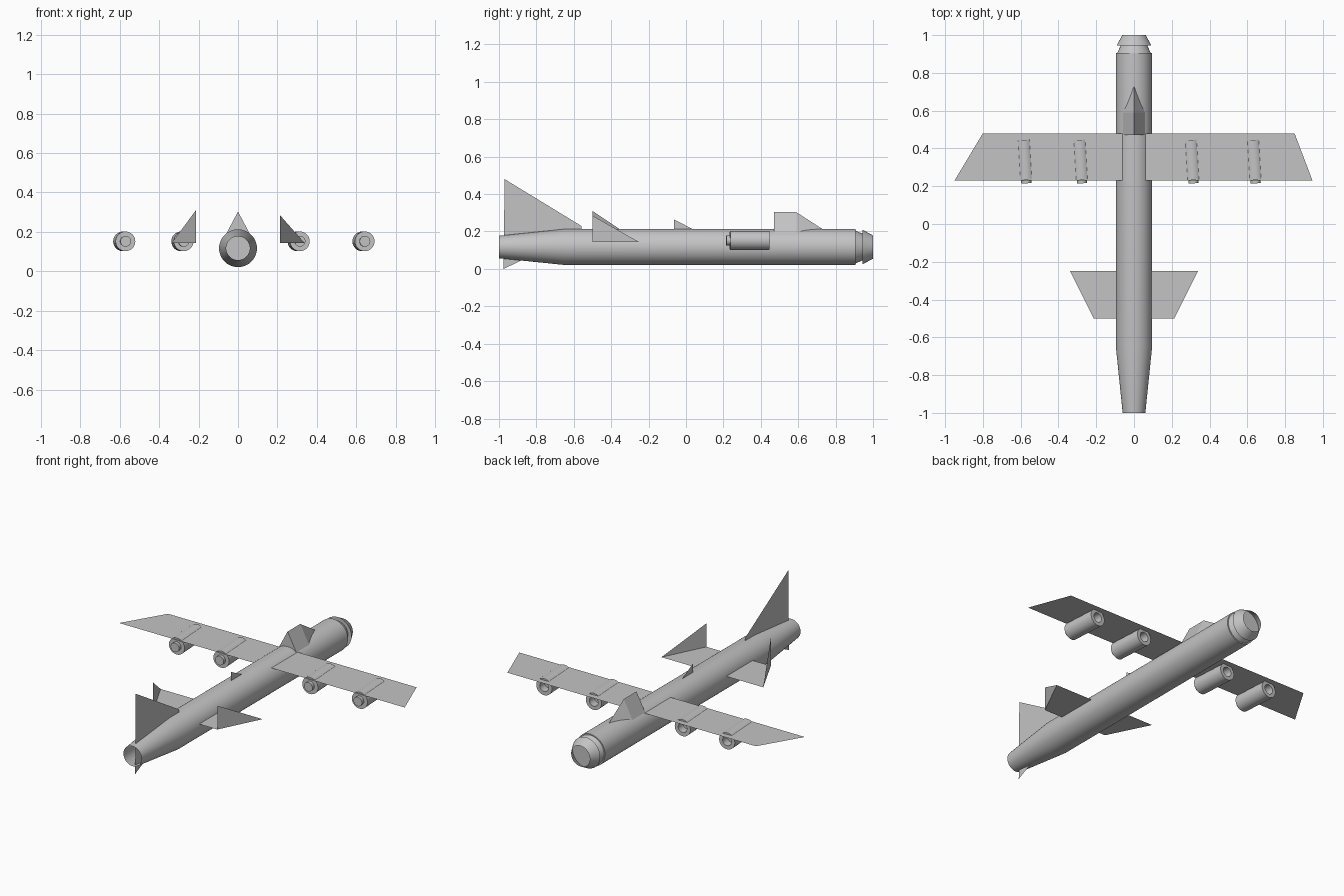
import bpy
import math

cube = bpy.data.objects.get("Cube")
if cube:
    bpy.data.objects.remove(cube, do_unlink=True)

GREY = (0.55, 0.55, 0.55, 1)
grey = bpy.data.materials.new("plain_grey")
grey.use_nodes = True
grey.diffuse_color = GREY
grey.node_tree.nodes["Principled BSDF"].inputs["Base Color"].default_value = GREY

AXIS_Z = 0.117


def make(name, verts, faces, smooth=False):
    mesh = bpy.data.meshes.new(name)
    mesh.from_pydata(verts, [], faces)
    mesh.materials.append(grey)
    obj = bpy.data.objects.new(name, mesh)
    bpy.context.collection.objects.link(obj)
    if smooth:
        bpy.ops.object.select_all(action="DESELECT")
        obj.select_set(True)
        bpy.context.view_layer.objects.active = obj
        bpy.ops.object.shade_smooth_by_angle(angle=math.radians(25))
    return obj


def lathe(name, profile, sides, cap_start=False, cap_end=False):
    """Turn (radius, y) points around the y axis."""
    verts, faces = [], []
    for r, y in profile:
        for i in range(sides):
            a = math.tau * i / sides
            verts.append((r * math.cos(a), y, r * math.sin(a)))
    for k in range(len(profile) - 1):
        for i in range(sides):
            j = (i + 1) % sides
            a, b = k * sides, (k + 1) * sides
            faces.append((a + i, b + i, b + j, a + j))
    if cap_start:
        faces.append(tuple(range(sides)))
    if cap_end:
        last = (len(profile) - 1) * sides
        faces.append(tuple(reversed(range(last, last + sides))))
    return make(name, verts, faces, True)


def upright_plate(name, outline):
    """Thin sheet on the centre plane from (y, z) points."""
    return make(name, [(0, y, z) for y, z in outline], [tuple(range(len(outline)))])


# Fuselage: tube open at the tail, with a stepped front
body = lathe("fuselage", [(0.06, -1), (0.096, -0.65), (0.096, 0.905),
                          (0.089, 0.905), (0.07, 0.945)], 48, cap_end=True)
collar = lathe("nose_collar", [(0.07, 0.945), (0.092, 0.945), (0.062, 1)], 48)
for part in (body, collar):
    part.location.z = AXIS_Z

# Main wings, slightly different tips on each side
WING_Z = 0.192
for name, front_x, back_x in (("left_wing", 0.85, 0.945), ("right_wing", -0.80, -0.95)):
    root = math.copysign(0.03, front_x)
    corners = [(root, 0.23), (back_x, 0.23), (front_x, 0.48), (root, 0.48)]
    order = (0, 1, 2, 3) if front_x > 0 else (3, 2, 1, 0)
    make(name, [(x, y, WING_Z) for x, y in corners], [order])

# Engines: hollow front, small rear nozzle, all turned a little
for n, x in enumerate((-0.577, -0.282, 0.308, 0.637)):
    engine = lathe(f"engine_{n + 1}", [(0.027, -0.12), (0.027, -0.1), (0.05, -0.1),
                                       (0.05, 0.11), (0.028, 0.11), (0.028, 0.06)],
                   32, cap_start=True, cap_end=True)
    engine.location = (x, 0.335, 0.152)
    engine.rotation_euler.z = 0.06

# Tailplanes with upright triangular tip plates
for name, side, top in (("left_tailplane", 1, 0.285), ("right_tailplane", -1, 0.31)):
    tail_z = 0.143
    verts = [(0.05 * side, -0.5, tail_z), (0.213 * side, -0.5, tail_z),
             (0.338 * side, -0.25, tail_z), (0.05 * side, -0.25, tail_z),
             (0.213 * side, -0.5, top)]
    faces = [(0, 1, 2, 3), (1, 2, 4)]
    make(name, verts, faces if side > 0 else [f[::-1] for f in faces])

# Tail fin running through the tube to a small lower point, and a dorsal blade
upright_plate("tail_fin", [(-0.975, 0), (-0.87, 0.05), (-0.56, 0.2),
                           (-0.56, 0.23), (-0.97, 0.48)])
upright_plate("dorsal_blade", [(-0.065, 0.2), (0.035, 0.2), (0.035, 0.213), (-0.065, 0.265)])

# Cockpit: ridged prism with a pointed front
W, BASE, RIDGE = 0.06, 0.19, 0.303
make("cockpit",
     [(-W, 0.47, BASE), (W, 0.47, BASE), (0, 0.47, RIDGE),
      (-W, 0.59, BASE), (W, 0.59, BASE), (0, 0.59, RIDGE), (0, 0.73, 0.213)],
     [(0, 1, 2), (0, 2, 5, 3), (1, 4, 5, 2), (3, 5, 6), (4, 6, 5), (0, 3, 4, 1), (3, 6, 4)])
make("cockpit_base", [(-W, 0.47, 0.191), (W, 0.47, 0.191), (W, 0.73, 0.191), (-W, 0.73, 0.191)],
     [(0, 1, 2, 3)])
